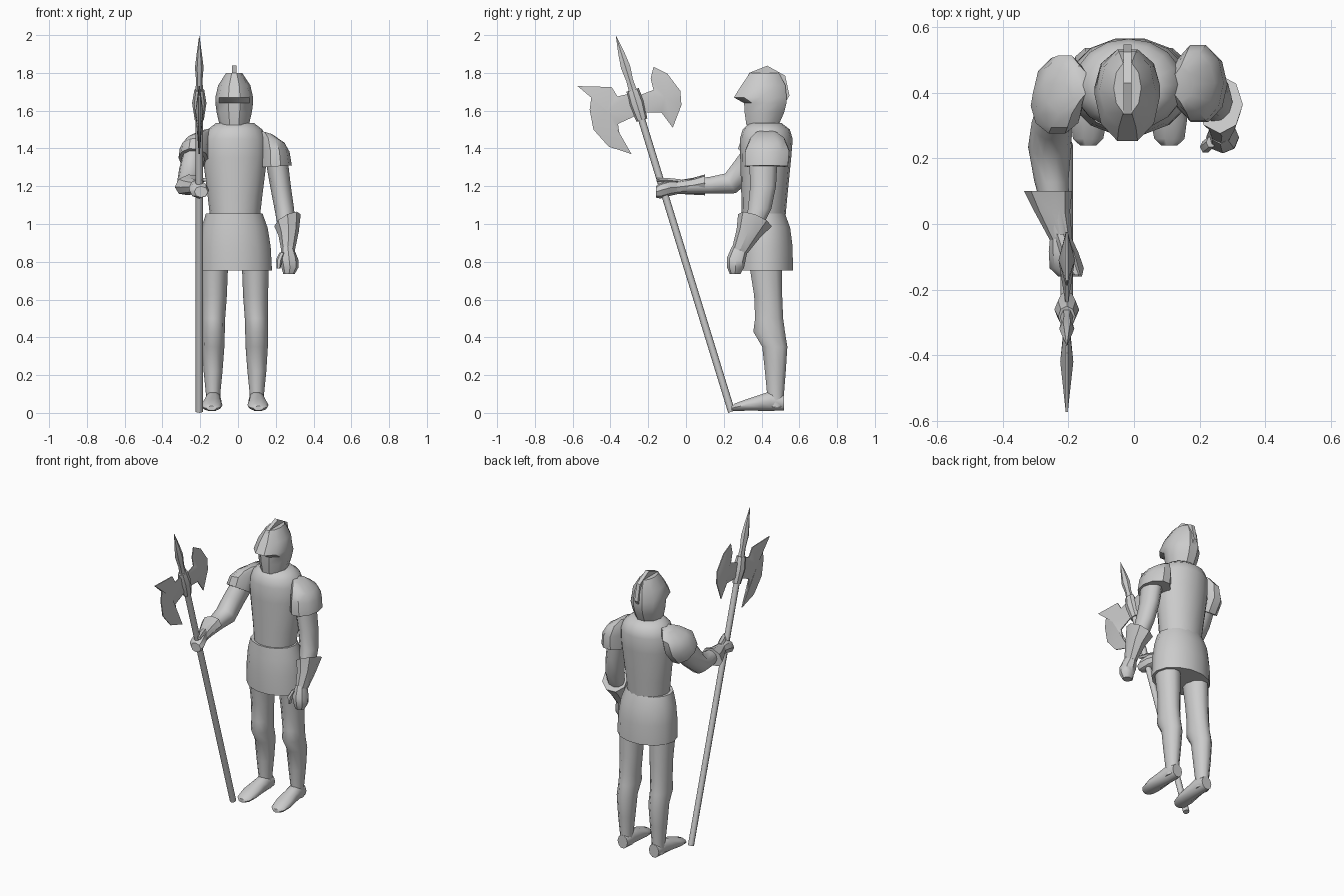
import bpy, bmesh, math
from mathutils import Vector

steel = bpy.data.materials.new("steel_grey")
steel.diffuse_color = (0.6, 0.6, 0.6, 1)
MID = -0.016  # body centre line


def finish(name, bm, angle):
    bmesh.ops.recalc_face_normals(bm, faces=bm.faces)
    me = bpy.data.meshes.new(name)
    bm.to_mesh(me)
    bm.free()
    me.materials.append(steel)
    ob = bpy.data.objects.new(name, me)
    bpy.context.collection.objects.link(ob)
    bpy.ops.object.select_all(action='DESELECT')
    ob.select_set(True)
    bpy.context.view_layer.objects.active = ob
    bpy.ops.object.shade_smooth_by_angle(angle=math.radians(angle))
    return ob


def loft(name, rings, n=12, angle=50):
    """Skin oval rings: x, y, z, half width, half depth, tilt about x, sideways slope."""
    bm = bmesh.new()
    loops = []
    for r in rings:
        x, y, z, a, b = r[:5]
        t = math.radians(r[5]) if len(r) > 5 else 0
        k = r[6] if len(r) > 6 else 0
        u = Vector((1, 0, k)) * a
        v = Vector((0, math.cos(t), math.sin(t))) * b
        loops.append([bm.verts.new(Vector((x, y, z)) + u * math.cos(2 * math.pi * i / n)
                                   + v * math.sin(2 * math.pi * i / n)) for i in range(n)])
    for p, q in zip(loops, loops[1:]):
        for i in range(n):
            j = (i + 1) % n
            bm.faces.new((p[i], p[j], q[j], q[i]))
    bm.faces.new(loops[0])
    bm.faces.new(loops[-1])
    return finish(name, bm, angle)


def plate(name, x, outline, half, centre=None, bulge=0):
    """Upright plate from a (y, z) outline; a centre gives it a raised middle."""
    bm = bmesh.new()
    sides = [[bm.verts.new((x + s * half, y, z)) for y, z in outline] for s in (-1, 1)]
    m = len(outline)
    for i in range(m):
        j = (i + 1) % m
        bm.faces.new((sides[0][i], sides[0][j], sides[1][j], sides[1][i]))
    for s, loop in zip((-1, 1), sides):
        if centre:
            c = bm.verts.new((x + s * bulge, *centre))
            for i in range(m):
                bm.faces.new((loop[i], loop[(i + 1) % m], c))
        else:
            bm.faces.new(loop)
    return finish(name, bm, 35)


# Trunk and skirt
loft("torso", [(MID, .41, 1.02, .130, .115), (MID, .415, 1.15, .145, .122),
               (MID, .422, 1.35, .170, .135), (MID, .425, 1.45, .168, .140),
               (MID, .425, 1.50, .145, .125), (MID, .42, 1.535, .10, .085)], 16)
loft("skirt", [(-.02, .405, 1.055, .150, .122), (-.018, .415, .98, .175, .140),
               (-.015, .418, .88, .188, .150), (-.012, .42, .755, .192, .150)], 14)

# Helmet with a pointed visor, and its crest
loft("helmet", [(-.02, .405, 1.525, .078, .09), (-.02, .415, 1.59, .093, .11),
                (-.02, .42, 1.64, .10, .118), (-.02, .393, 1.67, .10, .147),
                (-.02, .41, 1.735, .085, .122), (-.02, .415, 1.80, .042, .08)], 10, 35)
plate("helmet_crest", -.02, [(.285, 1.68), (.30, 1.73), (.335, 1.80), (.43, 1.838), (.525, 1.785),
                             (.548, 1.68), (.50, 1.60), (.42, 1.70)], .012)

# Legs and feet
for side, s in (("left", 1), ("right", -1)):
    loft(side + "_leg", [(MID + s * dx, y, z, a, b) for dx, y, z, a, b in (
        (.108, .42, .80, .072, .092), (.109, .435, .62, .066, .078), (.113, .44, .50, .061, .078),
        (.114, .44, .43, .060, .088), (.115, .47, .35, .059, .07), (.116, .473, .22, .050, .058),
        (.116, .474, .10, .038, .047), (.116, .474, .03, .040, .045))], 10)
    loft(side + "_foot", [(MID + s * dx, y, z, a, b, 90) for dx, y, z, a, b in (
        (.114, .52, .055, .036, .044), (.115, .45, .063, .044, .055), (.118, .40, .055, .047, .046),
        (.122, .32, .042, .056, .032), (.124, .26, .030, .046, .021),
        (.124, .24, .024, .025, .012))], 10)

# Left arm hanging at the side
loft("left_shoulder_plate", [(.20, .425, 1.305, .085, .12, 0, .05), (.195, .43, 1.39, .078, .122, 0, -.1),
                             (.18, .43, 1.45, .066, .095, 0, -.3), (.15, .425, 1.485, .03, .055, 0, -.3)], 10, 40)
loft("left_arm", [(.20, .41, 1.37, .06, .08), (.225, .408, 1.20, .055, .072), (.245, .39, 1.08, .052, .065),
                  (.262, .34, .95, .045, .05), (.262, .285, .86, .032, .038)], 10)
loft("left_gauntlet", [(.262, .365, 1.02, .07, .095, -20, .45), (.268, .33, .95, .054, .066, -20, .2),
                       (.265, .285, .86, .036, .043, -20)], 8, 35)
loft("left_hand", [(.263, .285, .87, .033, .043, -20), (.27, .265, .81, .05, .05, -10),
                   (.275, .262, .77, .045, .045), (.27, .26, .735, .03, .028)], 8, 40)
loft("left_thumb", [(.235, .25, .85, .015, .018), (.218, .235, .81, .017, .02),
                    (.215, .23, .765, .01, .012)], 6, 40)

# Right arm reaching forward
loft("right_shoulder_plate", [(-.235, .36, 1.345, .08, .105, -32, -.05), (-.228, .40, 1.41, .08, .12, -22, .1),
                              (-.21, .425, 1.465, .065, .095, -10, .2), (-.175, .43, 1.50, .035, .055, 0, .2)], 10, 40)
loft("right_arm", [(-.225, .40, 1.40, .06, .08, -35), (-.25, .31, 1.29, .062, .072, -40),
                   (-.257, .235, 1.215, .066, .062, -62), (-.252, .13, 1.205, .052, .047, -85),
                   (-.225, -.04, 1.197, .033, .036, -90)], 10)
loft("right_gauntlet", [(-.262, .10, 1.207, .073, .055, -90, .15), (-.25, .04, 1.20, .055, .045, -90, .1),
                        (-.222, -.05, 1.195, .034, .035, -90)], 8, 35)
loft("right_hand", [(-.224, -.04, 1.195, .032, .036, -90), (-.215, -.085, 1.192, .045, .043, -90),
                    (-.205, -.135, 1.178, .052, .043, -90), (-.195, -.16, 1.17, .036, .03, -90)], 8, 40)
loft("right_thumb", [(-.225, -.03, 1.225, .018, .014, -90), (-.20, -.10, 1.232, .022, .014, -90),
                     (-.175, -.155, 1.235, .012, .010, -90)], 6, 40)


# Pole weapon, leaning forward
def shaft(z, a, b=None):
    return (-.205, .24 - .3075 * (z - .01), z, a, b or a, 17.1)


loft("pole", [shaft(.006, .019), shaft(1.60, .019)], 8, 50)
loft("blade_socket", [shaft(1.55, .024, .03), shaft(1.64, .038, .04), shaft(1.71, .026, .034)], 8, 35)
loft("spear_point", [shaft(1.69, .021, .026), shaft(1.76, .017, .021), shaft(1.83, .023, .029),
                     shaft(1.90, .014, .02), shaft(1.996, .001)], 6, 35)
plate("axe_blade", -.205, [(-.574, 1.73), (-.394, 1.725), (-.362, 1.675), (-.28, 1.695), (-.25, 1.58),
                           (-.36, 1.53), (-.35, 1.465), (-.288, 1.37), (-.41, 1.41), (-.49, 1.50),
                           (-.51, 1.605), (-.50, 1.68)], .003, (-.42, 1.60), .02)
plate("back_blade", -.205, [(-.25, 1.68), (-.172, 1.71), (-.187, 1.77), (-.172, 1.833), (-.098, 1.795),
                            (-.03, 1.705), (-.024, 1.63), (-.07, 1.51), (-.13, 1.59), (-.23, 1.59)],
      .003, (-.11, 1.67), .025)
